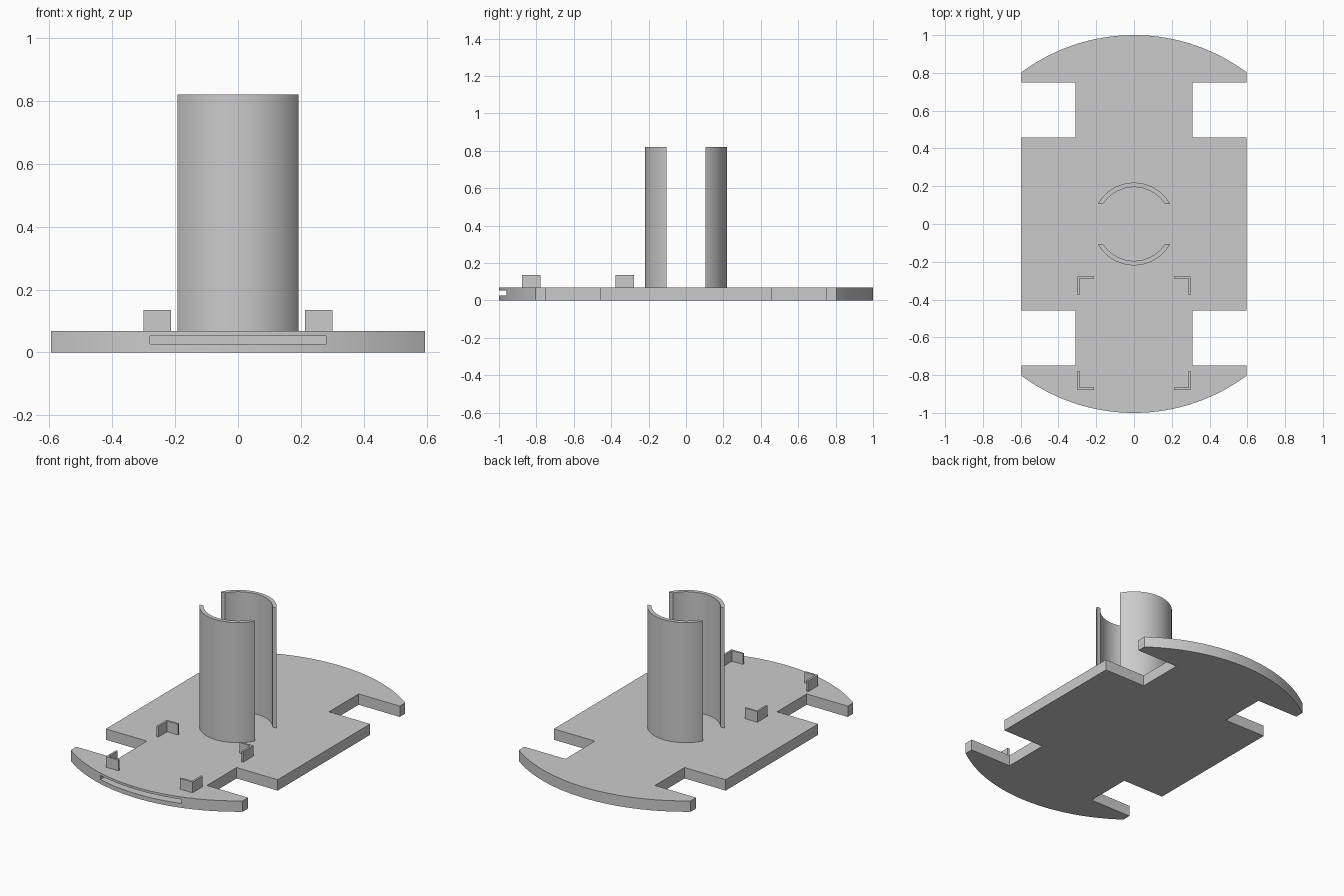
import bpy, bmesh
from math import sin, cos, asin, sqrt, pi

PLATE_TOP = 0.068
HALF_WIDTH = 0.595

cube = bpy.data.objects.get("Cube")
if cube:
    bpy.data.objects.remove(cube, do_unlink=True)

grey = bpy.data.materials.new("plain grey")
grey.use_nodes = True
grey.diffuse_color = (0.6, 0.6, 0.6, 1)
grey.node_tree.nodes["Principled BSDF"].inputs["Base Color"].default_value = (0.6, 0.6, 0.6, 1)


def arc(radius, start, end, steps):
    return [(radius * cos(start + (end - start) * i / steps),
             radius * sin(start + (end - start) * i / steps)) for i in range(steps + 1)]


def extrude(name, outline, z0, z1):
    """Extrude a flat outline from z0 up to z1."""
    bm = bmesh.new()
    face = bm.faces.new([bm.verts.new((x, y, z0)) for x, y in outline])
    top = bmesh.ops.extrude_face_region(bm, geom=[face])["geom"]
    verts = [v for v in top if isinstance(v, bmesh.types.BMVert)]
    bmesh.ops.translate(bm, verts=verts, vec=(0, 0, z1 - z0))
    bmesh.ops.recalc_face_normals(bm, faces=bm.faces)
    mesh = bpy.data.meshes.new(name)
    bm.to_mesh(mesh)
    bm.free()
    mesh.materials.append(grey)
    obj = bpy.data.objects.new(name, mesh)
    bpy.context.collection.objects.link(obj)
    return obj


def activate(obj):
    bpy.ops.object.select_all(action='DESELECT')
    obj.select_set(True)
    bpy.context.view_layer.objects.active = obj


def smooth(obj):
    activate(obj)
    bpy.ops.object.shade_smooth_by_angle(angle=pi / 6)


# Base plate: rounded ends, straight sides, four square notches
edge = asin(sqrt(1 - HALF_WIDTH ** 2))
notch = [(HALF_WIDTH, 0.457), (0.31, 0.457), (0.31, 0.75), (HALF_WIDTH, 0.75)]
half = notch + arc(1, edge, pi - edge, 48) + [(-x, y) for x, y in reversed(notch)]
plate = extrude("base_plate", half + [(-x, -y) for x, y in half], 0, PLATE_TOP)

# Thin slot in the front rim
cutter = extrude("slot_cutter", [(-0.28, -1.1), (0.28, -1.1), (0.28, -0.88), (-0.28, -0.88)],
                 0.027, 0.053)
cutter.hide_render = True
cut = plate.modifiers.new("slot", 'BOOLEAN')
cut.object = cutter
cut.operation = 'DIFFERENCE'
cut.solver = 'EXACT'
activate(plate)
bpy.ops.object.modifier_apply(modifier=cut.name)
bpy.data.objects.remove(cutter, do_unlink=True)
smooth(plate)

# Split tube: two curved walls trimmed flat along the gap
OUTER, INNER, GAP = 0.219, 0.195, 0.105
a, b = asin(GAP / OUTER), asin(GAP / INNER)
wall = arc(OUTER, a, pi - a, 40) + arc(INNER, pi - b, b, 40)
for name, side in (("back_tube_wall", 1), ("front_tube_wall", -1)):
    smooth(extrude(name, [(x, side * y) for x, y in wall], PLATE_TOP, 0.82))

# Four corner brackets, each an L opening toward the middle
LONG, WIDE, THICK = 0.1, 0.087, 0.012
ell = [(0, 0), (-WIDE, 0), (-WIDE, -THICK), (-THICK, -THICK), (-THICK, -LONG), (0, -LONG)]
for side, sx in (("left", 1), ("right", -1)):
    for end, sy, y0 in (("back", 1, -0.277), ("front", -1, -0.878)):
        extrude(f"{end}_{side}_bracket",
                [(sx * (0.3 + x), y0 + sy * y) for x, y in ell], PLATE_TOP, 0.135)
